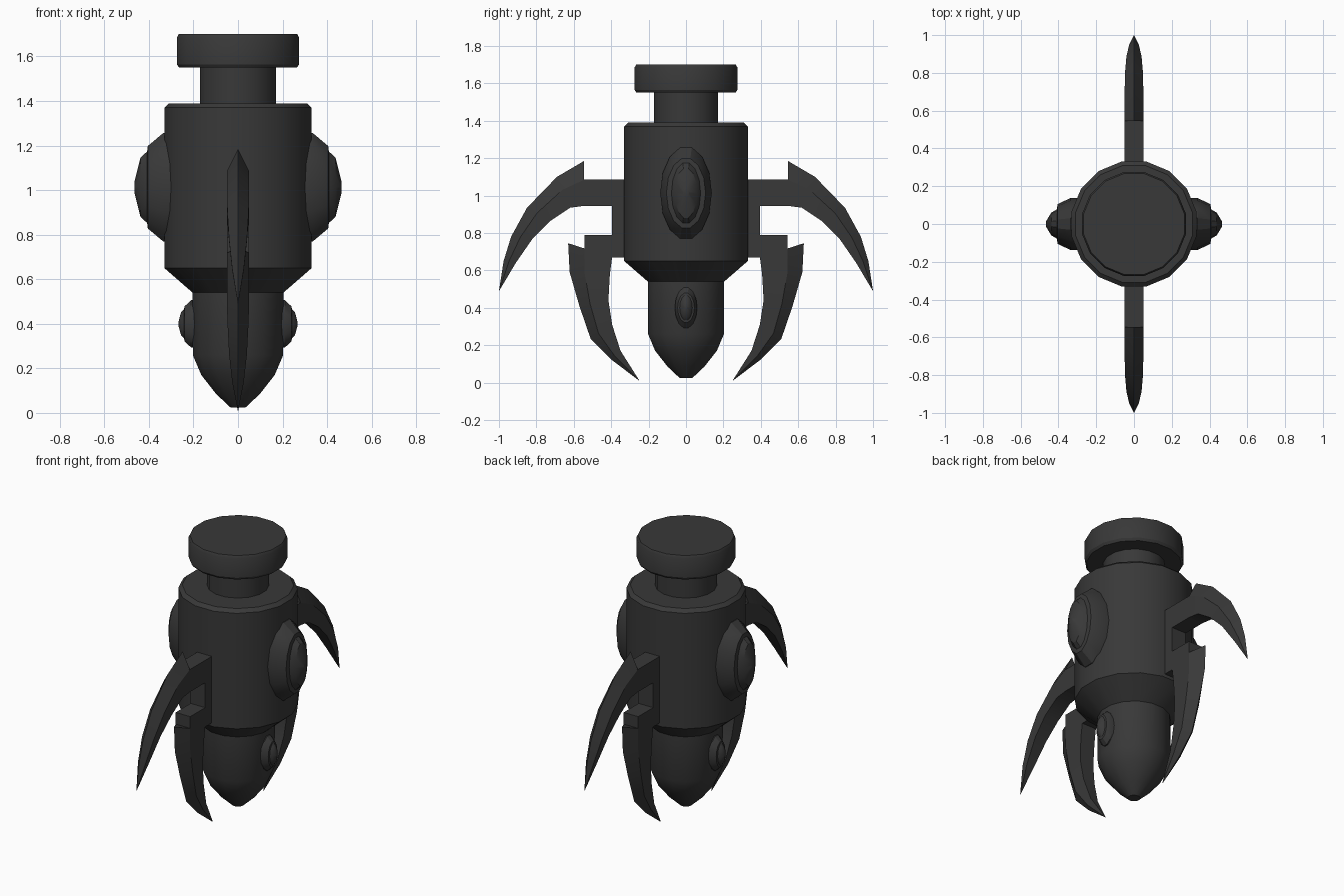
import bpy, bmesh, math

if "Cube" in bpy.data.objects:
    bpy.data.objects.remove(bpy.data.objects["Cube"])

dark = bpy.data.materials.new("dark_grey")
dark.diffuse_color = (0.04, 0.04, 0.04, 1)
dark.use_nodes = True
dark.node_tree.nodes["Principled BSDF"].inputs["Base Color"].default_value = dark.diffuse_color


def loft(name, rings, smooth=True):
    """Skin a list of equal-length point rings and cap both ends."""
    bm = bmesh.new()
    loops = [[bm.verts.new(p) for p in ring] for ring in rings]
    n = len(rings[0])
    for a, b in zip(loops, loops[1:]):
        for i in range(n):
            j = (i + 1) % n
            bm.faces.new((a[i], a[j], b[j], b[i]))
    bm.faces.new(loops[0])
    bm.faces.new(loops[-1])
    bmesh.ops.recalc_face_normals(bm, faces=bm.faces)
    mesh = bpy.data.meshes.new(name)
    bm.to_mesh(mesh)
    bm.free()
    obj = bpy.data.objects.new(name, mesh)
    bpy.context.collection.objects.link(obj)
    mesh.materials.append(dark)
    if smooth:
        bpy.ops.object.select_all(action='DESELECT')
        obj.select_set(True)
        bpy.context.view_layer.objects.active = obj
        bpy.ops.object.shade_smooth_by_angle(angle=math.radians(30))
    return obj


def circle(n, offset=0.5):
    return [(math.cos(2 * math.pi * (i + offset) / n),
             math.sin(2 * math.pi * (i + offset) / n)) for i in range(n)]


def turned(name, profile, n=16):
    loft(name, [[(r * c, r * s, z) for c, s in circle(n)] for r, z in profile])


def box(name, side, y0, y1, z0, z1, w=0.05):
    loft(name, [[(-w, side * y, z0), (w, side * y, z0),
                 (w, side * y, z1), (-w, side * y, z1)] for y in (y0, y1)], False)


def blade(name, side, outer, inner, widths, mid):
    """Curved claw: flat inner edge, flat flanks, sharp outer ridge."""
    rings = []
    for (yo, zo), (yi, zi), w in zip(outer, inner, widths):
        ym, zm = yi + (yo - yi) * mid, zi + (zo - zi) * mid
        rings.append([(-w, side * yi, zi), (w, side * yi, zi), (w, side * ym, zm),
                      (0, side * yo, zo), (-w, side * ym, zm)])
    loft(name, rings)


# Body, neck and cap
turned("body", [(0.035, 0.025), (0.10, 0.085), (0.168, 0.17), (0.207, 0.26),
                (0.208, 0.54), (0.337, 0.65), (0.337, 1.37), (0.315, 1.39)])
turned("neck", [(0.175, 1.36), (0.175, 1.58)])
turned("cap", [(0.27, 1.55), (0.28, 1.565), (0.28, 1.685), (0.272, 1.70)])

# Domed oval bosses on both sides: rings of (x, half width, half height)
big = [(0.26, 0.138, 0.25), (0.335, 0.138, 0.25), (0.405, 0.105, 0.19),
       (0.408, 0.078, 0.165), (0.438, 0.06, 0.135), (0.465, 0.015, 0.025)]
small = [(0.17, 0.06, 0.11), (0.21, 0.06, 0.11), (0.24, 0.045, 0.08),
         (0.242, 0.034, 0.068), (0.256, 0.025, 0.052), (0.267, 0.006, 0.01)]
for label, sx in (("right", 1), ("left", -1)):
    for size, rings, zc in (("large", big, 1.013), ("small", small, 0.40)):
        loft(f"{size}_boss_{label}",
             [[(sx * x, ry * c, zc + rz * s) for c, s in circle(14, 0)]
              for x, ry, rz in rings])

# Claws at front and back
upper_outer = [(0.545, 1.185), (0.69, 1.10), (0.85, 0.935), (0.935, 0.78),
               (0.975, 0.65), (1.0, 0.49)]
upper_inner = [(0.545, 0.945), (0.62, 0.935), (0.725, 0.865), (0.82, 0.77),
               (0.91, 0.64), (0.998, 0.492)]
lower_outer = [(0.63, 0.745), (0.622, 0.59), (0.57, 0.41), (0.51, 0.235),
               (0.395, 0.12), (0.25, 0.01)]
lower_inner = [(0.395, 0.67), (0.407, 0.58), (0.415, 0.44), (0.395, 0.31),
               (0.35, 0.17), (0.25, 0.012)]
taper = [0.05, 0.05, 0.048, 0.04, 0.026, 0.001]
for label, sy in (("front", -1), ("back", 1)):
    box(f"{label}_mount_plate", sy, 0.28, 0.395, 0.67, 1.085)
    box(f"{label}_upper_arm", sy, 0.39, 0.55, 0.945, 1.085)
    box(f"{label}_lower_arm", sy, 0.39, 0.542, 0.67, 0.79)
    blade(f"{label}_upper_claw", sy, upper_outer, upper_inner, taper, 0.58)
    blade(f"{label}_lower_claw", sy, lower_outer, lower_inner, taper, 0.63)
